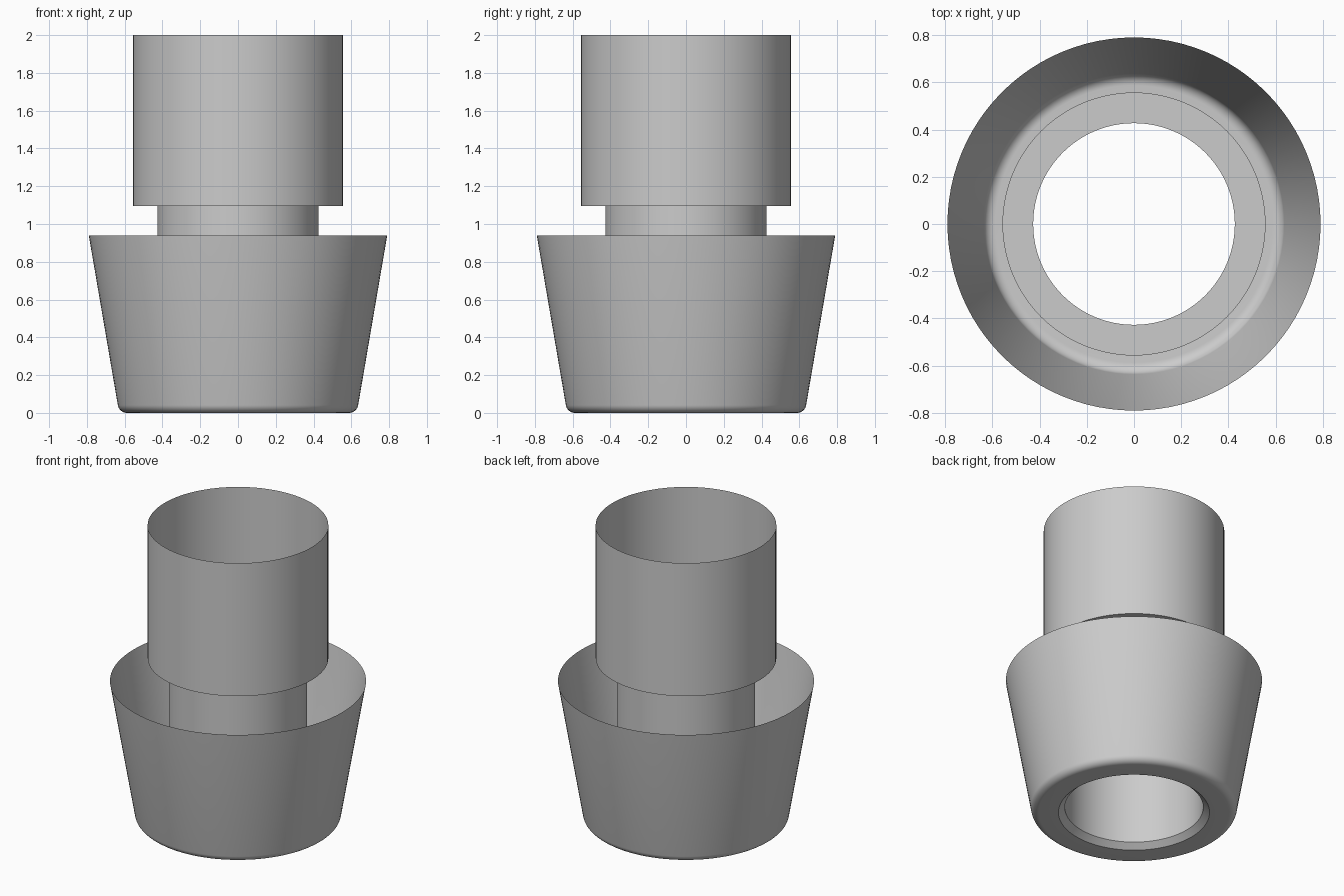
import bpy, bmesh
from math import radians, sin, cos, tau

if "Cube" in bpy.data.objects:
    bpy.data.objects.remove(bpy.data.objects["Cube"], do_unlink=True)

SEGMENTS = 96
TUBE_R, SLEEVE_R, RIM_R = 0.427, 0.557, 0.79
CUP_TOP, STEP_Z, TOP = 0.94, 1.095, 2.0

grey = bpy.data.materials.new("plain grey")
grey.use_nodes = True
colour = (0.6, 0.6, 0.6, 1)
grey.diffuse_color = colour
grey.node_tree.nodes["Principled BSDF"].inputs["Base Color"].default_value = colour


def lathe(name, profile):
    """Revolve an open (radius, height) profile into a thin sheet."""
    bm = bmesh.new()
    rings = []
    for r, z in profile:
        rings.append([bm.verts.new((r * cos(tau * i / SEGMENTS),
                                    r * sin(tau * i / SEGMENTS), z))
                      for i in range(SEGMENTS)])
    for low, high in zip(rings, rings[1:]):
        for i in range(SEGMENTS):
            j = (i + 1) % SEGMENTS
            bm.faces.new((low[i], low[j], high[j], high[i]))
    mesh = bpy.data.meshes.new(name)
    bm.to_mesh(mesh)
    bm.free()
    mesh.materials.append(grey)
    obj = bpy.data.objects.new(name, mesh)
    bpy.context.collection.objects.link(obj)
    bpy.ops.object.select_all(action="DESELECT")
    obj.select_set(True)
    bpy.context.view_layer.objects.active = obj
    bpy.ops.object.shade_smooth_by_angle(angle=radians(30))
    return obj


# Tapered cup: chamfered hole, flat base, rounded lower edge, flared wall
fillet = 0.05
edge = [(0.587 + fillet * cos(radians(a)), fillet + fillet * sin(radians(a)))
        for a in range(-90, -9, 10)]
lathe("tapered_cup", [(TUBE_R, 0.035), (0.466, 0)] + edge + [(RIM_R, CUP_TOP)])

# Inner tube rising from the base hole
lathe("inner_tube", [(TUBE_R, 0.035), (TUBE_R, STEP_Z)])

# Wider open sleeve with a flat step at its foot
lathe("upper_sleeve", [(TUBE_R, STEP_Z), (SLEEVE_R, STEP_Z), (SLEEVE_R, TOP)])
